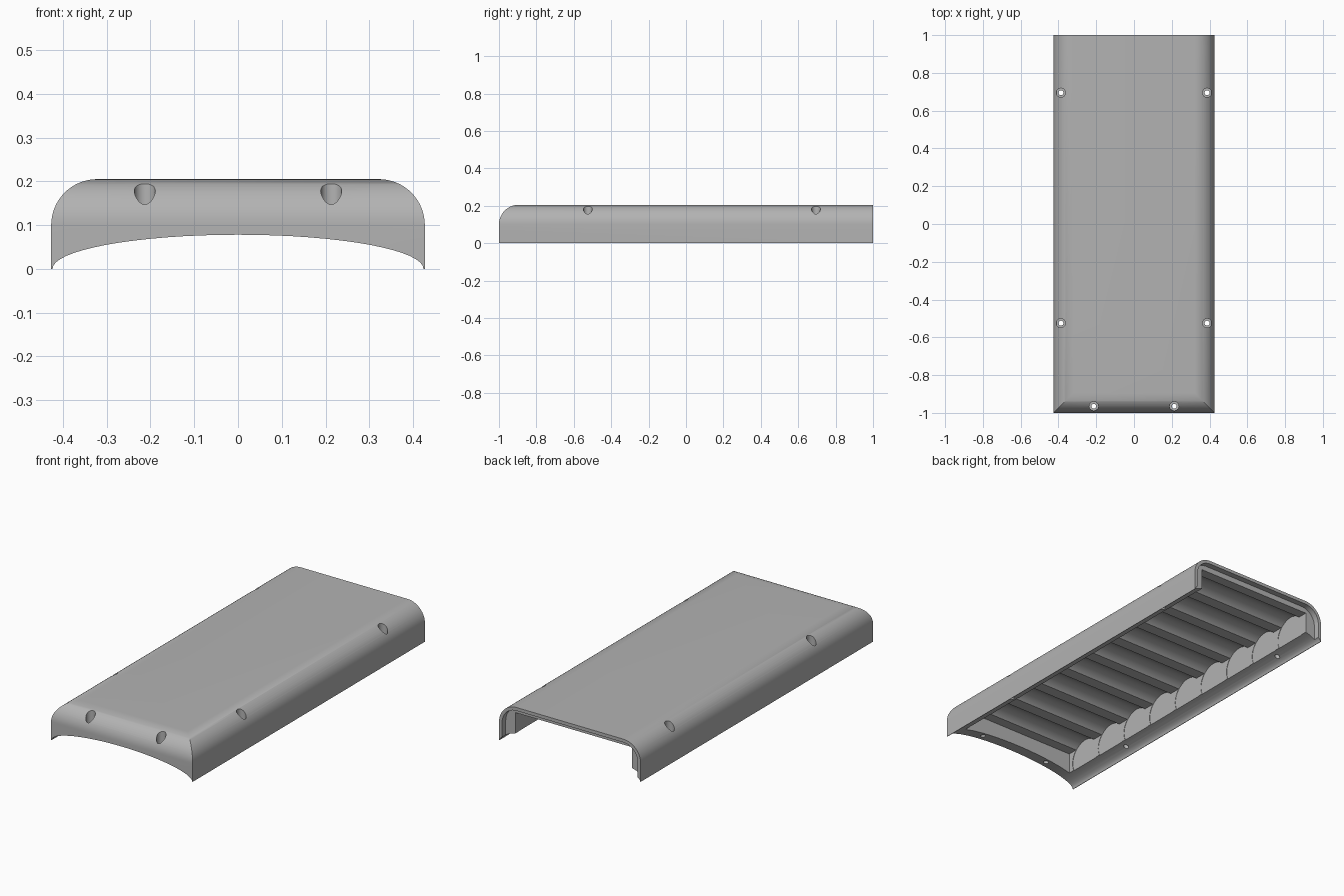
import bpy
from math import sin, cos, pi

if "Cube" in bpy.data.objects:
    bpy.data.objects.remove(bpy.data.objects["Cube"])

HALF_W, HEIGHT, RADIUS = 0.427, 0.205, 0.105
POCKET_X, FRONT_Y, BACK_Y = 0.351, -0.94, 0.968
CEILING = 0.157

grey = bpy.data.materials.new("mid_grey")
grey.use_nodes = True
grey.diffuse_color = (0.45, 0.45, 0.45, 1)
grey.node_tree.nodes["Principled BSDF"].inputs["Base Color"].default_value = grey.diffuse_color


def prism(name, outline, axis, start, end):
    """Extrude a closed 2D outline along x ('X': points are y,z) or y ('Y': points are x,z)."""
    def place(p, d):
        return (d, p[0], p[1]) if axis == "X" else (p[0], d, p[1])
    n = len(outline)
    verts = [place(p, d) for d in (start, end) for p in outline]
    faces = [tuple(range(n)), tuple(range(2 * n - 1, n - 1, -1))]
    faces += [(i, i + n, (i + 1) % n + n, (i + 1) % n) for i in range(n)]
    mesh = bpy.data.meshes.new(name)
    mesh.from_pydata(verts, [], faces)
    obj = bpy.data.objects.new(name, mesh)
    bpy.context.collection.objects.link(obj)
    # consistent outward normals
    bpy.context.view_layer.objects.active = obj
    bpy.ops.object.select_all(action="DESELECT")
    obj.select_set(True)
    bpy.ops.object.mode_set(mode="EDIT")
    bpy.ops.mesh.select_all(action="SELECT")
    bpy.ops.mesh.normals_make_consistent(inside=False)
    bpy.ops.object.mode_set(mode="OBJECT")
    return obj


def arc(cx, cz, rx, rz, a0, a1, steps):
    return [(cx + rx * cos(a0 + (a1 - a0) * i / steps),
             cz + rz * sin(a0 + (a1 - a0) * i / steps)) for i in range(steps + 1)]


def rect(a0, a1, z0, z1):
    return [(a0, z0), (a1, z0), (a1, z1), (a0, z1)]


def combine(target, tool, operation="DIFFERENCE"):
    mod = target.modifiers.new("cut", "BOOLEAN")
    mod.operation, mod.solver, mod.object = operation, "EXACT", tool
    bpy.context.view_layer.objects.active = target
    bpy.ops.object.modifier_apply(modifier=mod.name)
    bpy.data.objects.remove(tool)


def cross_section(inset, bottom):
    """Rounded top corners above the given bottom points, running right to left."""
    r, x = RADIUS - inset, HALF_W - RADIUS
    z = HEIGHT - RADIUS
    return arc(x, z, r, r, 0, pi / 2, 16) + arc(-x, z, r, r, pi / 2, pi, 16) + bottom


# Solid body: rounded sides and arched underside, with a rounded front end
arch = [(-HALF_W, 0)] + arc(0, 0, HALF_W - 0.003, 0.078, pi, 0, 32) + [(HALF_W, 0)]
body = prism("cover_shell", cross_section(0, arch), "Y", -1, 1)
nose = arc(-1 + RADIUS, HEIGHT - RADIUS, RADIUS, RADIUS, pi, pi / 2, 16)
nose += [(1.1, HEIGHT), (1.1, -0.1), (-1, -0.1)]
combine(body, prism("nose_tool", nose, "X", -0.6, 0.6), "INTERSECT")

# Recess that leaves a thin lip around the open back end
lip = cross_section(0.018, [(-HALF_W + 0.018, -0.1), (HALF_W - 0.018, -0.1)])
combine(body, prism("lip_tool", lip, "Y", BACK_Y, 1.1))

# Main pocket, open below and at the back
combine(body, prism("pocket_tool", rect(-POCKET_X, POCKET_X, -0.1, CEILING), "Y", FRONT_Y, 1.1))

# Round channels across the pocket ceiling, biting slightly into the side walls
COUNT, PITCH = 9, 0.207
for i in range(COUNT):
    y = (FRONT_Y + BACK_Y) / 2 + (i - (COUNT - 1) / 2) * PITCH
    ring = arc(y, 0.087, 0.1, 0.1, 0, 2 * pi, 40)[:-1]
    combine(body, prism("channel_tool", ring, "X", -POCKET_X - 0.002, POCKET_X + 0.002))

# Counterbored screw holes along the sides and front
holes = [(s * x, y) for s in (-1, 1) for x, y in ((0.387, -0.525), (0.387, 0.695), (0.213, -0.965))]
for x, y in holes:
    for radius, low in ((0.024, 0.125), (0.013, -0.1)):
        bpy.ops.mesh.primitive_cylinder_add(vertices=32, radius=radius, depth=0.4,
                                            location=(x, y, low + 0.2))
        combine(body, bpy.context.object)

# Finish
body.data.materials.clear()
body.data.materials.append(grey)
for poly in body.data.polygons:
    poly.material_index = 0
bpy.ops.object.select_all(action="DESELECT")
body.select_set(True)
bpy.context.view_layer.objects.active = body
bpy.ops.object.shade_smooth_by_angle(angle=pi / 6)
